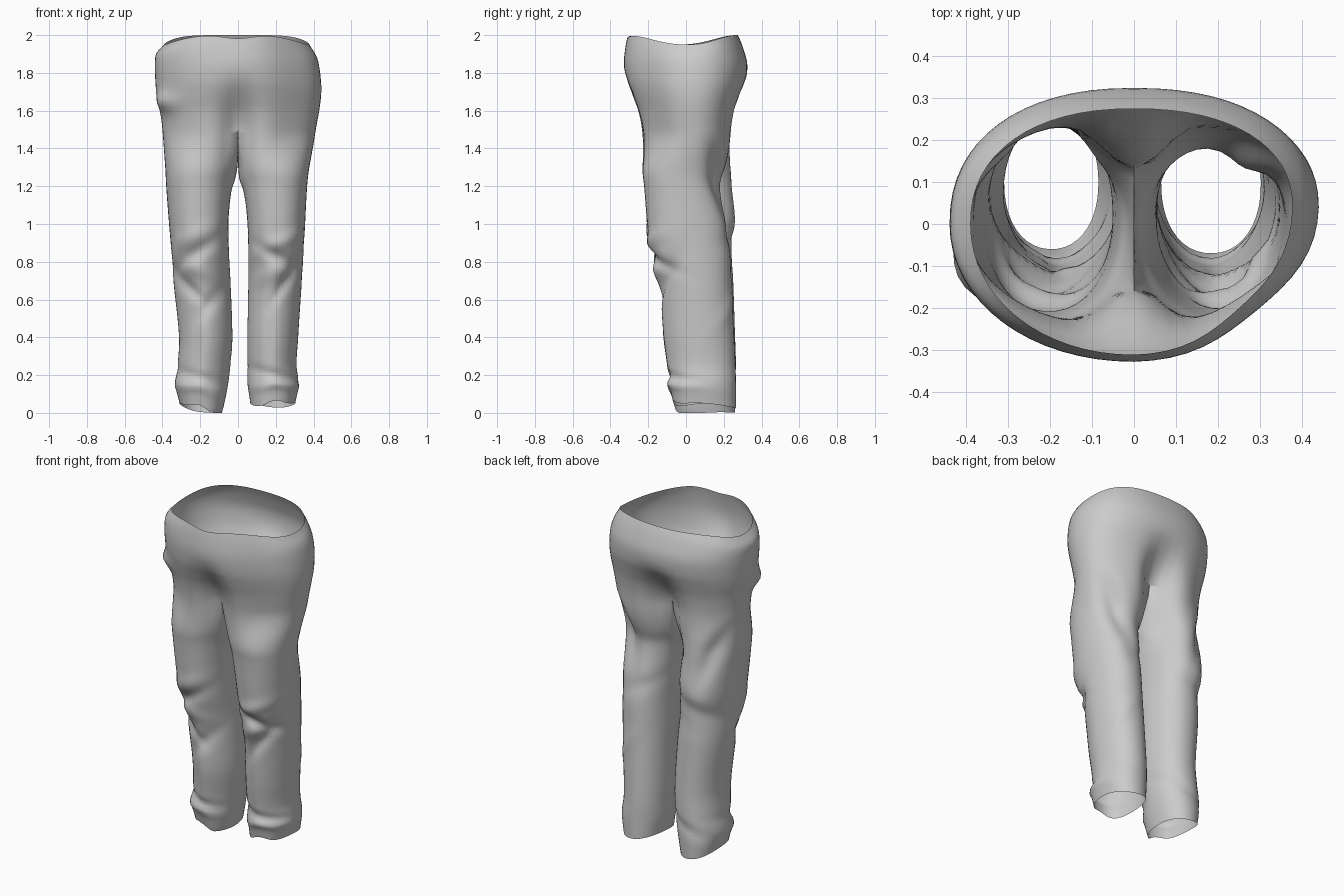
import bpy, bmesh
from math import sin, cos, pi, radians, exp, copysign

if "Cube" in bpy.data.objects:
    bpy.data.objects.remove(bpy.data.objects["Cube"])

M = 32          # segments round each outer half
K = 12          # segments across the crotch seam
Z_SPLIT = 1.5   # height where the hips divide into legs

# Profiles: z, x min, x max, y front, y back
HIPS = [(1.985, -.39, .378, -.312, .275), (1.93, -.43, .405, -.322, .30),
        (1.85, -.44, .427, -.329, .324), (1.75, -.437, .440, -.318, .316),
        (1.68, -.43, .440, -.298, .295), (1.60, -.413, .43, -.273, .272),
        (1.5, -.40, .412, -.255, .258), (1.2, -.38, .366, -.222, .245)]

# Leg profiles: z, outer x, inner x, y front, y back
LEFT = [(1.5, -.40, -.0, -.255, .25), (1.3, -.385, -.016, -.235, .24),
        (1.2, -.38, -.035, -.222, .245), (1.0, -.365, -.05, -.205, .265), (.85, -.352, -.048, -.18, .243),
        (.7, -.342, -.04, -.14, .25), (.4, -.312, -.03, -.12, .26),
        (.25, -.32, -.04, -.10, .265), (.15, -.332, -.055, -.09, .265), (.04, -.31, -.085, -.06, .26)]
RIGHT = [(1.5, .412, .0, -.255, .25), (1.3, .377, .008, -.235, .205),
         (1.2, .366, .03, -.222, .185), (1.0, .355, .05, -.205, .22), (.85, .347, .055, -.185, .235),
         (.7, .338, .055, -.145, .24), (.4, .318, .05, -.12, .255),
         (.25, .31, .05, -.10, .262), (.15, .322, .052, -.09, .265), (.04, .303, .065, -.07, .265)]

# Cloth folds: angle (0 outer, -90 front, 90 back), z, z change per degree, angle width, z width, depth
LEFT_FOLDS = [(-75, .93, -.001, 45, .05, .012), (-75, .84, -.0015, 40, .04, -.022),
              (-80, .76, .001, 40, .05, .016), (-60, .66, .002, 40, .04, -.02),
              (-100, .57, -.002, 35, .05, -.015), (-68, .37, 0, 10, .20, -.008),
              (90, .93, .001, 60, .05, -.012), (50, 1.3, -.006, 32, .13, -.03),
              (135, 1.28, 0, 25, .14, -.025),
              (-80, .19, .0005, 70, .025, -.014), (-80, .14, 0, 70, .025, .012), (100, .2, .001, 60, .03, -.01)]
RIGHT_FOLDS = [(-85, .90, .001, 45, .04, .014), (-80, .82, -.0012, 45, .035, -.026),
               (-95, .74, .001, 35, .05, .018), (-65, .69, .003, 40, .045, -.02),
               (-100, .42, 0, 10, .18, -.008), (48, 1.4, -.007, 36, .17, -.05),
               (100, .95, .001, 50, .05, -.008),
               (-80, .2, -.0005, 70, .025, -.014), (-80, .14, 0, 70, .025, .012), (60, .55, .003, 40, .05, .006)]


def sample(table, z):
    """Smoothly interpolate a profile table at height z."""
    def slope(i, c):
        lo, hi = max(i - 1, 0), min(i + 1, len(table) - 1)
        return (table[hi][c] - table[lo][c]) / (table[hi][0] - table[lo][0])
    z = min(max(z, table[-1][0]), table[0][0])
    i = next(k for k in range(len(table) - 1) if z >= table[k + 1][0])
    h = table[i + 1][0] - table[i][0]
    t = (z - table[i][0]) / h
    return [(2*t**3 - 3*t*t + 1) * table[i][c] + (t**3 - 2*t*t + t) * h * slope(i, c)
            + (3*t*t - 2*t**3) * table[i + 1][c] + (t**3 - t*t) * h * slope(i + 1, c)
            for c in range(1, 5)]


def spow(v, n):
    return copysign(abs(v) ** (2 / n), v)


def smooth(t):
    t = min(max(t, 0), 1)
    return t * t * (3 - 2 * t)


def hip_point(side, t, z):
    """Point on the hips; t runs -90 (front centre) to 90 (back centre)."""
    x0, x1, yf, yb = sample(HIPS, z)
    n = 2.25 if t > 0 else 2.05
    x = side * abs(x1 if side > 0 else x0) * abs(spow(cos(t), n))
    cy = .04 if side > 0 else 0
    y = cy + (yb - cy if t > 0 else cy - yf) * spow(sin(t), n)
    # centre cleft growing towards the crotch
    if t > 0:
        y -= .125 * smooth((1.8 - z) / .34) * exp(-(x / .10) ** 2)
    else:
        y += .095 * smooth((1.84 - z) / .36) * exp(-(x / .085) ** 2)
    if side < 0:   # bulging side pocket
        b = .03 * exp(-((t + .45) / .3) ** 2 - ((z - 1.645) / .05) ** 2)
        x, y = x - b, y - b * .4
    elif t < 0:    # front right pulled slightly inwards
        k = 1 - .06 * exp(-((t + .8) / .4) ** 2)
        x, y = x * k, y * k
    # wavy waistband edge
    rim = smooth((z - 1.85) / .135)
    zz = z + rim * (.015 - .05 * cos(t + .1) ** 4 - .018 * exp(-(x / .1) ** 2) * (t < 0))
    return x, y, zz


def leg_point(side, table, folds, deg, zt):
    xo, xi, yf, yb = sample(table, zt)
    t = radians(deg)
    # shins narrow to a wedge at the front
    n = 2.15 if sin(t) > 0 else 2.2 - .4 * smooth((1.0 - zt) / .35) * smooth(zt / .25)
    x = (xo + xi) / 2 + (xo - xi) / 2 * spow(cos(t), n)
    y = (yf + yb) / 2 + (yb - yf) / 2 * spow(sin(t), n)
    d = 0
    for a, z0, sl, wa, wz, amp in folds:
        da = (deg - a + 180) % 360 - 180
        d += amp * exp(-(da / wa) ** 2 - ((zt - z0 - sl * da) / wz) ** 2)
    return x + side * cos(t) * d, y + sin(t) * d


def skin(bm, rows, closed):
    for a, b in zip(rows, rows[1:]):
        for i in range(len(a) if closed else len(a) - 1):
            j = (i + 1) % len(a)
            bm.faces.new((a[i], a[j], b[j], b[i]))


def add_seat(bm, side):
    rows = []
    for k in range(25):
        z = 1.985 + (Z_SPLIT - 1.985) * k / 24
        rows.append([bm.verts.new(hip_point(side, -pi / 2 + pi * i / M, z)) for i in range(M + 1)])
    skin(bm, rows, False)


def add_leg(bm, side, table, folds):
    rows, count = [], 80
    for k in range(count + 1):
        zt = Z_SPLIT + (.04 - Z_SPLIT) * k / count
        w = smooth((Z_SPLIT - zt) / .26)
        # dividing ring: outer half of the hips, then the crotch seam
        ring = [(*hip_point(side, -pi / 2 + pi * i / M, zt)[:2], -140 + 280 * i / M, 0) for i in range(M + 1)]
        yb, yf = ring[M][1], ring[0][1]
        ring += [(0, yb + (yf - yb) * i / K, 140 + 80 * i / K, .12 * sin(pi * i / K) ** .8) for i in range(1, K)]
        row = []
        for x, y, deg, dip in ring:
            lx, ly = leg_point(side, table, folds, deg, zt)
            zz = zt - dip * max(0, 1 - (Z_SPLIT - zt) / .4)
            # hem arched over the foot
            t = radians(deg)
            arch = .035 * exp(-((deg + 85) / 28) ** 2) + .012 * cos(2 * t + .5)
            arch -= .05 * (1 - cos(t)) / 2 if side < 0 else 0
            zz += smooth((.22 - zt) / .18) * arch
            row.append(bm.verts.new((x + (lx - x) * w, y + (ly - y) * w, max(zz, 0))))
        rows.append(row)
    skin(bm, rows, True)


# Trousers: one open cloth shell, seat and legs welded together
bm = bmesh.new()
for side, table, folds in ((-1, LEFT, LEFT_FOLDS), (1, RIGHT, RIGHT_FOLDS)):
    add_seat(bm, side)
    add_leg(bm, side, table, folds)
bmesh.ops.remove_doubles(bm, verts=bm.verts, dist=.0008)
bmesh.ops.recalc_face_normals(bm, faces=bm.faces)
mesh = bpy.data.meshes.new("trousers")
bm.to_mesh(mesh)
bm.free()
trousers = bpy.data.objects.new("trousers", mesh)
bpy.context.collection.objects.link(trousers)
bpy.context.view_layer.objects.active = trousers
trousers.select_set(True)
bpy.ops.object.shade_smooth_by_angle(angle=radians(80))
